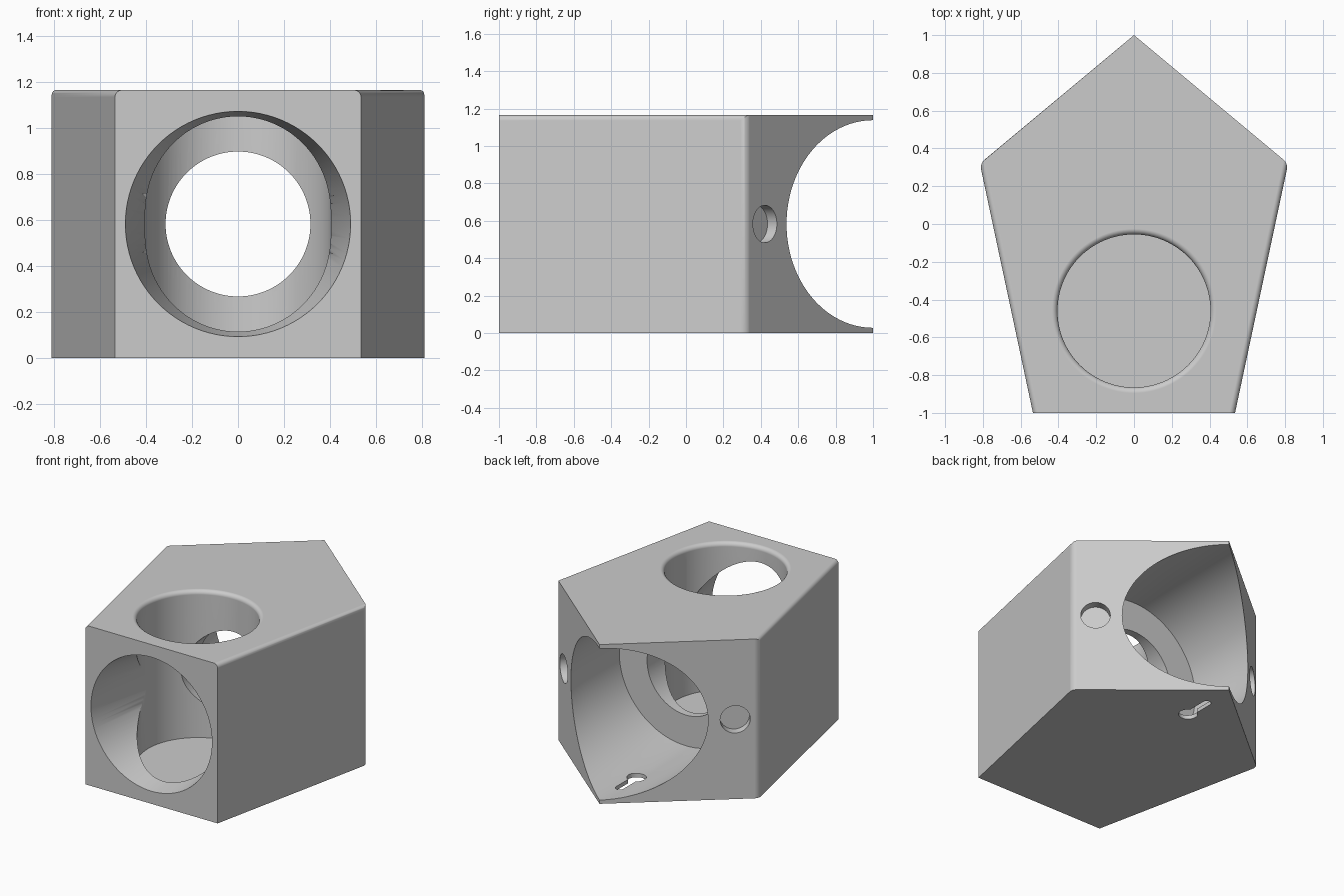
import bpy, bmesh, math
from mathutils import Matrix, Vector

cube = bpy.data.objects.get("Cube")
if cube:
    bpy.data.objects.remove(cube)

HEIGHT = 1.165
MID = HEIGHT / 2
FILLET = 0.03


def add_object(name, bm):
    bmesh.ops.recalc_face_normals(bm, faces=bm.faces[:])
    mesh = bpy.data.meshes.new(name)
    bm.to_mesh(mesh)
    bm.free()
    ob = bpy.data.objects.new(name, mesh)
    bpy.context.scene.collection.objects.link(ob)
    return ob


def lathe(name, profile, start, axis, sides=96):
    """Closed solid of revolution; profile holds (radius, distance along axis)."""
    bm = bmesh.new()
    turn = Vector((0, 0, 1)).rotation_difference(Vector(axis)).to_matrix().to_4x4()
    place = Matrix.Translation(start) @ turn
    rings = []
    for r, h in profile:
        angles = [math.tau * i / sides for i in range(sides)]
        rings.append([bm.verts.new(place @ Vector((r * math.cos(a), r * math.sin(a), h)))
                      for a in angles])
    for low, high in zip(rings, rings[1:]):
        for i in range(sides):
            j = (i + 1) % sides
            bm.faces.new((low[i], low[j], high[j], high[i]))
    bm.faces.new(rings[0])
    bm.faces.new(rings[-1])
    return add_object(name, bm)


# Five-sided block
bm = bmesh.new()
outline = [(0, 1), (-0.816, 0.32), (-0.535, -1), (0.535, -1), (0.816, 0.32)]
base = bm.faces.new([bm.verts.new((x, y, 0)) for x, y in outline])
top = bmesh.ops.extrude_face_region(bm, geom=[base])
bmesh.ops.translate(bm, vec=(0, 0, HEIGHT),
                    verts=[g for g in top["geom"] if isinstance(g, bmesh.types.BMVert)])
bmesh.ops.recalc_face_normals(bm, faces=bm.faces[:])

# Round the two long top edges and the two widest upright corners
rounded = []
for e in bm.edges:
    a, b = (v.co for v in e.verts)
    mid = (a + b) / 2
    upright = abs(a.z - b.z) > 0.5 and abs(mid.x) > 0.7
    long_top = mid.z > 1 and abs(mid.x) > 0.6
    if upright or long_top:
        rounded.append(e)
bmesh.ops.bevel(bm, geom=rounded, offset=FILLET, segments=6, profile=0.5,
                affect='EDGES', clamp_overlap=True)
block = add_object("pentagon_block", bm)

# Upright blind bore with a rounded lip
lip = [(0.405 + FILLET * (1 - math.cos(t)), HEIGHT - FILLET + FILLET * math.sin(t))
       for t in (math.pi / 2 * i / 6 for i in range(7))]
cutters = [lathe("top_bore", [(0.405, 0.09)] + lip + [(0.435, 1.3)],
                 (0, -0.46, 0), (0, 0, 1))]

# Tapered front opening, rear cavity and the passage between them
cutters.append(lathe("front_taper", [(0.506, 0), (0.403, 0.64)], (0, -1.1, MID), (0, 1, 0)))
cutters.append(lathe("rear_cavity", [(0.54, 0), (0.555, 0.4), (0.555, 1.2)], (0, 0, MID), (0, 1, 0)))
cutters.append(lathe("passage", [(0.315, 0), (0.315, 0.56)], (0, -0.46, MID), (0, 1, 0)))

# Shallow round pockets on both slanted rear faces
for side in (-1, 1):
    normal = Vector((side * 0.68, 0.816, 0)).normalized()
    centre = Vector((side * 0.694, 0.422, MID))
    cutters.append(lathe("pocket", [(0.1, -0.065), (0.1, 0.1)], centre, normal, 48))

# Keyhole through the thin floor of the rear cavity
cutters.append(lathe("keyhole_round", [(0.065, -0.1), (0.065, 0.2)], (0, 0.57, 0), (0, 0, 1), 48))
cutters.append(lathe("keyhole_end", [(0.03, -0.1), (0.03, 0.2)], (0, 0.765, 0), (0, 0, 1), 32))
bm = bmesh.new()
bmesh.ops.create_cube(bm, size=1, matrix=Matrix.Translation((0, 0.667, 0.05))
                      @ Matrix.Diagonal((0.06, 0.195, 0.3, 1)))
cutters.append(add_object("keyhole_slot", bm))

# Cut everything out of the block
bpy.ops.object.select_all(action='DESELECT')
block.select_set(True)
bpy.context.view_layer.objects.active = block
for cutter in cutters:
    mod = block.modifiers.new(cutter.name, 'BOOLEAN')
    mod.operation = 'DIFFERENCE'
    mod.solver = 'EXACT'
    mod.object = cutter
    bpy.ops.object.modifier_apply(modifier=mod.name)
    bpy.data.objects.remove(cutter)

# Plain grey finish
grey = bpy.data.materials.new("plain_grey")
grey.use_nodes = True
colour = (0.6, 0.6, 0.6, 1)
grey.diffuse_color = colour
grey.node_tree.nodes["Principled BSDF"].inputs["Base Color"].default_value = colour
block.data.materials.clear()
block.data.materials.append(grey)
for p in block.data.polygons:
    p.material_index = 0

bpy.ops.object.shade_smooth_by_angle(angle=math.radians(30))
weighted = block.modifiers.new("flat_faces", 'WEIGHTED_NORMAL')
weighted.keep_sharp = True
